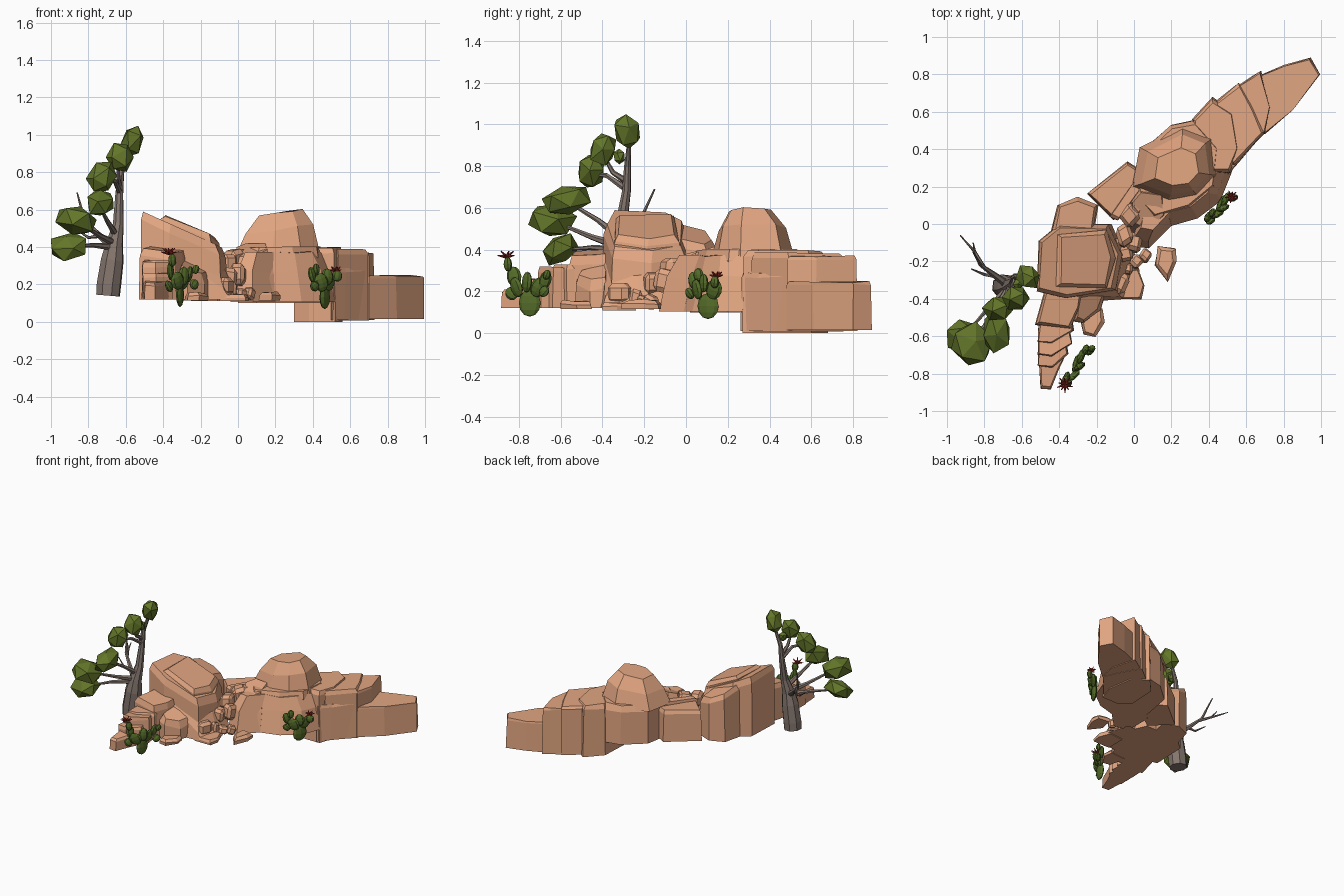
import bpy, bmesh, random
from math import radians, cos, sin, pi
from mathutils import Vector, Matrix

random.seed(4)


def material(name, rgb):
    m = bpy.data.materials.new(name)
    m.diffuse_color = (*rgb, 1)
    return m


STONE = material("sandstone", (0.76, 0.38, 0.22))
BARK = material("bark", (0.23, 0.18, 0.155))
LEAF = material("leaf", (0.125, 0.18, 0.022))
CACTUS = material("cactus_green", (0.09, 0.15, 0.022))
RED = material("flower_red", (0.32, 0.022, 0.016))


def finish(name, bm, mat):
    bmesh.ops.recalc_face_normals(bm, faces=bm.faces)
    me = bpy.data.meshes.new(name)
    bm.to_mesh(me)
    bm.free()
    me.materials.append(mat)
    ob = bpy.data.objects.new(name, me)
    bpy.context.collection.objects.link(ob)
    return ob


def skin(bm, rings):
    loops = [[bm.verts.new(p) for p in r] for r in rings]
    n = len(loops[0])
    for a, b in zip(loops, loops[1:]):
        for i in range(n):
            j = (i + 1) % n
            bm.faces.new((a[i], a[j], b[j], b[i]))
    bm.faces.new(loops[0][::-1])
    bm.faces.new(loops[-1])


def rock(name, pts, z0, z1, slope=(0, 0), inset=0.85, ch=0.04, shift=(0, 0), lean=0.97):
    """Outline pulled up to a sloping, chamfered top."""
    cx = sum(p[0] for p in pts) / len(pts)
    cy = sum(p[1] for p in pts) / len(pts)

    def ring(s, sh, drop, jit):
        out = []
        for x, y in pts:
            px, py = cx + (x - cx) * s + sh[0], cy + (y - cy) * s + sh[1]
            z = z1 + slope[0] * (px - cx) + slope[1] * (py - cy) - drop
            out.append(Vector((px + random.uniform(-jit, jit), py + random.uniform(-jit, jit),
                               max(z, z0 + 0.012) + random.uniform(-jit, jit))))
        return out
    base = [Vector((x, y, z0)) for x, y in pts]
    bm = bmesh.new()
    skin(bm, [base, ring(lean, (shift[0] * .7, shift[1] * .7), ch, 0.006), ring(inset, shift, 0, 0.005)])
    return finish(name, bm, STONE)


# right ridge: low end ledge, leaning strata slabs, core
rock("ridge_end", [(.70, .48), (.85, .61), (.995, .80), (.945, .89), (.80, .85), (.66, .79), (.62, .6)],
     .015, .245, inset=.95, ch=.012)
rock("ridge_slab_outer", [(.70, .48), (.73, .62), (.68, .82), (.63, .79), (.54, .73), (.58, .5)], .01, .37, inset=.93, ch=.015)
rock("ridge_slab_middle", [(.70, .485), (.64, .62), (.56, .755), (.44, .66), (.44, .42), (.53, .31)], .008, .385, inset=.9, ch=.02)
rock("ridge_slab_inner", [(.52, .27), (.56, .4), (.53, .6), (.42, .68), (.31, .56), (.30, .33), (.38, .27)], .0, .395, inset=.88, ch=.03)
rock("ridge_step", [(.5, .26), (.57, .34), (.68, .47), (.6, .5), (.45, .4)], .01, .29, inset=.9, ch=.02)

# central mass and one-sided dome
rock("dome_base", [(.0, .12), (.1, .02), (.3, .08), (.44, .2), (.46, .42), (.34, .56), (.2, .53), (.05, .4)],
     .1, .40, inset=.9, ch=.05)
rock("dome", [(-.01, .2), (.18, .12), (.34, .15), (.44, .26), (.42, .46), (.26, .52), (.03, .41)],
     .36, .585, inset=.52, ch=.085, slope=(.16, 0), shift=(.0, -.005), lean=.8)
rock("front_apron", [(.0, -.12), (.08, -.13), (.2, -.01), (.34, .03), (.46, .12), (.52, .27), (.35, .36), (.08, .25)],
     .105, .37, inset=.78, ch=.10, shift=(-.02, .05))
rock("apron_spur", [(-.04, -.06), (.07, -.12), (.2, -.01), (.19, .15), (.03, .18), (-.04, .1)],
     .105, .37, inset=.66, ch=.12, shift=(.0, .04), slope=(.1, .4))

# saddle rocks behind the gap
rock("saddle_block", [(-.25, .16), (-.11, .02), (.04, .12), (.05, .28), (-.035, .335)], .11, .35, inset=.9, ch=.03)
rock("saddle_strip", [(-.13, .04), (-.09, .02), (.05, .2), (.03, .27)], .2, .37, inset=.9, ch=.02)
rock("rear_left_block", [(-.45, -.06), (-.22, -.08), (-.19, .1), (-.3, .145), (-.41, .1)],
     .12, .47, slope=(-.35, -.2), inset=.8, ch=.04)

# left main block with sloping stepped top
rock("left_block", [(-.52, -.36), (-.51, -.09), (-.4, .0), (-.12, .0), (-.05, -.16), (-.09, -.36), (-.36, -.4)],
     .12, .49, slope=(-.45, 0), inset=.88, ch=.05, shift=(-.01, 0))
rock("left_block_cap", [(-.42, -.34), (-.41, -.05), (-.14, -.03), (-.1, -.18), (-.14, -.35)],
     .38, .505, slope=(-.42, 0), inset=.85, ch=.025)
rock("left_block_foot", [(-.3, -.42), (-.04, -.4), (.03, -.25), (-.02, -.08), (-.2, -.1)],
     .12, .30, slope=(-.8, .3), inset=.7, ch=.07, shift=(-.05, .02))

# front left stepped tail
rock("tail_upper", [(-.53, -.54), (-.48, -.36), (-.27, -.36), (-.29, -.45), (-.34, -.56)],
     .12, .385, slope=(-.15, .1), inset=.85, ch=.04)
rock("tail_chunk", [(-.32, -.52), (-.3, -.36), (-.15, -.37), (-.18, -.46), (-.27, -.53)], .12, .29, slope=(-.5, .3), inset=.75, ch=.05)
for i, (y, w, z) in enumerate([(-.54, .17, .325), (-.61, .16, .315), (-.665, .14, .26)]):
    rock(f"tail_strata_{i + 1}", [(-.515, y - .09), (-.51, y), (-.5 + w, y + .03), (-.49 + w, y - .03), (-.44, y - .1)],
         .12, z, inset=.92, ch=.02)
rock("tail_tip", [(-.51, -.7), (-.36, -.69), (-.40, -.77), (-.445, -.885), (-.5, -.88)], .12, .215, slope=(0, .05), inset=.85, ch=.02)

# fallen plates and rubble
rock("plate_left", [(-.3, -.46), (-.17, -.45), (-.16, -.52), (-.21, -.6), (-.27, -.59)], .115, .155, inset=.8, ch=.015)
rock("plate_middle", [(-.1, -.4), (.04, -.4), (.055, -.33), (.02, -.24), (-.1, -.25)], .11, .145, inset=.88, ch=.015)
rock("plate_right", [(.11, -.22), (.18, -.31), (.225, -.2), (.22, -.13), (.13, -.12)], .115, .16, inset=.7, ch=.02)


def boulder(name, c, s):
    """Tilted block with chopped corners."""
    bm = bmesh.new()
    bmesh.ops.create_cube(bm, size=1.6)
    bmesh.ops.bevel(bm, geom=bm.edges[:], offset=.35, segments=1, affect='EDGES')
    turn = Matrix.Rotation(random.uniform(0, pi), 4, 'Z') @ Matrix.Rotation(random.uniform(-.4, .4), 4, 'X')
    bm.transform(Matrix.Translation(c) @ Matrix.Diagonal((*s, 1)) @ turn)
    finish(name, bm, STONE)


for i, (c, s) in enumerate([
        ((-.02, .05, .33), (.06, .07, .07)), ((-.05, -.06, .31), (.05, .07, .06)), ((.02, .1, .35), (.04, .05, .05)),
        ((-.05, -.16, .24), (.05, .05, .06)), ((-.04, -.24, .17), (.04, .035, .05)), ((.06, -.17, .15), (.035, .04, .04)),
        ((0, -.1, .25), (.05, .06, .07)), ((-.08, -.31, .19), (.06, .07, .06)),
        ((.01, -.2, .15), (.04, .04, .035))]):
    boulder(f"rubble_{i + 1}", c, s)


# tree: tapered limbs swept through (x, y, z, radius)
def limb(name, pts, sides=6):
    rings = []
    for i, p in enumerate(pts):
        a, b = Vector(pts[max(i - 1, 0)][:3]), Vector(pts[min(i + 1, len(pts) - 1)][:3])
        d = (b - a).normalized()
        u = d.cross(Vector((.3, -1, .1))).normalized()
        w = d.cross(u)
        rings.append([Vector(p[:3]) + p[3] * (u * cos(2 * pi * k / sides) + w * sin(2 * pi * k / sides))
                      for k in range(sides)])
    bm = bmesh.new()
    skin(bm, rings)
    finish(name, bm, BARK)


limb("trunk", [(-.695, -.335, .14, .066), (-.69, -.335, .2, .068), (-.672, -.335, .33, .063), (-.66, -.33, .42, .047),
               (-.64, -.31, .52, .03), (-.635, -.285, .68, .022), (-.625, -.28, .8, .017), (-.57, -.27, .95, .008)], 8)
for i, pts in enumerate([
        [(-.635, -.29, .73, .016), (-.64, -.35, .77, .012), (-.64, -.4, .86, .007)],
        [(-.635, -.3, .7, .016), (-.66, -.38, .755, .012), (-.72, -.45, .76, .007)],
        [(-.65, -.32, .46, .02), (-.7, -.42, .54, .013), (-.74, -.55, .62, .008)],
        [(-.66, -.33, .42, .022), (-.74, -.45, .46, .014), (-.85, -.62, .53, .007)],
        [(-.67, -.34, .4, .02), (-.78, -.45, .41, .012), (-.89, -.58, .40, .006)],
        [(-.67, -.33, .4, .024), (-.75, -.27, .47, .016), (-.82, -.22, .54, .010), (-.86, -.15, .69, .004)],
        [(-.80, -.235, .52, .011), (-.85, -.15, .53, .008), (-.93, -.06, .56, .003)],
        [(-.74, -.28, .46, .012), (-.8, -.27, .45, .008), (-.87, -.24, .5, .003)],
        [(-.85, -.15, .53, .007), (-.86, -.1, .56, .003)]]):
    limb(f"branch_{i + 1}", pts)

# foliage clumps: squared-off faceted lumps, tilted about y then x
for i, (c, s, tilt, roll) in enumerate([
        ((-.565, -.28, .965), (.06, .065, .095), 20, 5), ((-.63, -.395, .88), (.075, .065, .085), 30, -20),
        ((-.725, -.455, .775), (.08, .07, .1), 30, -15), ((-.62, -.32, .845), (.03, .03, .04), 0, 0),
        ((-.735, -.575, .635), (.075, .12, .075), 0, 15), ((-.865, -.64, .54), (.115, .12, .085), 15, -10),
        ((-.905, -.605, .40), (.105, .09, .068), -10, 30)]):
    bm = bmesh.new()
    bmesh.ops.create_icosphere(bm, subdivisions=1, radius=1)
    bm.transform(Matrix.Rotation(random.uniform(0, 3), 4, 'Z'))
    for v in bm.verts:
        v.co *= random.uniform(.93, 1.2)
        v.co = [max(-.92, min(.95, k)) for k in v.co]
    bm.transform(Matrix.Translation(c) @ Matrix.Rotation(radians(roll), 4, 'X')
                 @ Matrix.Rotation(radians(tilt), 4, 'Y') @ Matrix.Diagonal((*s, 1)))
    bmesh.ops.dissolve_limit(bm, angle_limit=radians(14), verts=bm.verts, edges=bm.edges)
    finish(f"foliage_{i + 1}", bm, LEAF)


# cacti: flat pads (u along plant, z, half width, half height, lean) standing in one plane
def cactus(name, base, heading, pads, flowers):
    frame = Matrix.Translation(base) @ Matrix.Rotation(radians(heading), 4, 'Z')
    bm = bmesh.new()
    for k, (u, z, w, h, lean) in enumerate(pads):
        m = frame @ Matrix.Translation((u, .012 * (-1) ** k, z)) @ Matrix.Rotation(radians(lean), 4, 'Y') \
            @ Matrix.Rotation(radians(20 * (-1) ** k), 4, 'Z') @ Matrix.Diagonal((w, .018, h, 1))
        bmesh.ops.create_uvsphere(bm, u_segments=8, v_segments=6, radius=1, matrix=m)
    finish(name + "_pads", bm, CACTUS)
    bm = bmesh.new()
    for u, z, r in flowers:
        for k in range(10):
            m = frame @ Matrix.Translation((u, 0, z)) @ Matrix.Rotation(k * pi / 5, 4, 'Z') \
                @ Matrix.Rotation(radians(80 - 30 * (k % 2)), 4, 'Y') @ Matrix.Translation((0, 0, r / 2))
            bmesh.ops.create_cone(bm, cap_ends=True, segments=4, radius1=.009, radius2=.002, depth=r, matrix=m)
    finish(name + "_flowers", bm, RED)


cactus("left_cactus", (-.30, -.755, 0), 56,
       [(.0, .145, .054, .066, 0), (-.06, .22, .042, .05, -25), (.05, .22, .04, .05, 30), (.0, .245, .034, .05, 5),
        (-.09, .27, .036, .05, -10), (-.11, .33, .024, .035, -5), (.09, .255, .03, .045, 20),
        (.115, .28, .02, .025, 25), (-.105, .19, .03, .035, -50), (.1, .2, .028, .03, 50)],
       [(-.125, .365, .045)])
cactus("right_cactus", (.465, .09, 0), 45,
       [(.01, .13, .056, .062, 0), (-.04, .21, .042, .05, -20), (.05, .21, .042, .05, 25), (.005, .24, .036, .045, 0),
        (-.085, .25, .03, .045, -20), (.08, .245, .03, .03, 10), (-.055, .28, .026, .032, -5), (-.09, .19, .026, .03, -45)],
       [(.08, .272, .035)])
